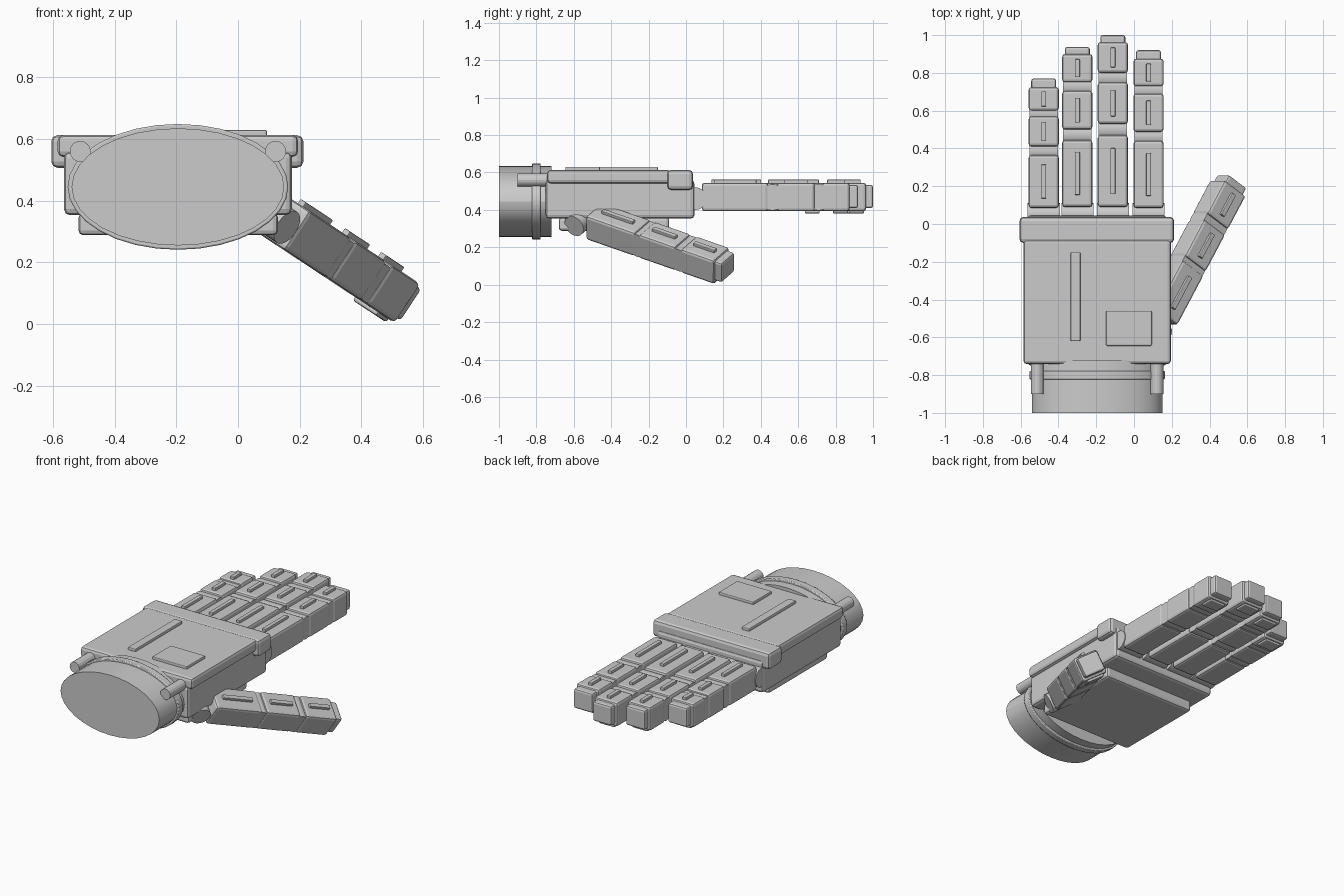
import bpy
import math
from mathutils import Matrix, Vector

cube = bpy.data.objects.get("Cube")
if cube:
    bpy.data.objects.remove(cube, do_unlink=True)

GREY = (0.6, 0.6, 0.6, 1)
metal = bpy.data.materials.new("plain_grey")
metal.use_nodes = True
metal.diffuse_color = GREY
metal.node_tree.nodes["Principled BSDF"].inputs["Base Color"].default_value = GREY


def finish(obj, name, bevel, frame):
    """Name, colour, bevel and place a part in its frame."""
    obj.name = name
    obj.data.materials.append(metal)
    if bevel:
        mod = obj.modifiers.new("Bevel", "BEVEL")
        mod.width = bevel
        mod.segments = 2
        mod.limit_method = "ANGLE"
    obj.matrix_world = frame
    return obj


def box(name, xs, ys, zs, bevel=0.015, frame=Matrix()):
    """Bevelled box given by its extents on each axis."""
    bpy.ops.mesh.primitive_cube_add(size=1)
    obj = bpy.context.object
    size = [b - a for a, b in (xs, ys, zs)]
    mid = Vector([(a + b) / 2 for a, b in (xs, ys, zs)])
    obj.data.transform(Matrix.Translation(mid) @ Matrix.Diagonal((*size, 1)))
    return finish(obj, name, bevel, frame)


def rod(name, centre, axis, rx, rz, length, sides=24, bevel=0, frame=Matrix()):
    """Elliptical cylinder along the x or y axis."""
    bpy.ops.mesh.primitive_cylinder_add(vertices=sides, radius=1, depth=length)
    obj = bpy.context.object
    turn = Matrix.Rotation(math.pi / 2, 4, "X" if axis == "Y" else "Y")
    scale = Matrix.Diagonal((rx, rz, 1, 1) if axis == "Y" else (rz, rx, 1, 1))
    obj.data.transform(Matrix.Translation(centre) @ turn @ scale)
    finish(obj, name, bevel, frame)
    bpy.ops.object.shade_smooth_by_angle(angle=math.radians(20))
    return obj


def finger(name, frame, segments, tip):
    """Jointed finger along local y, with its back facing local z."""
    rod(name + "_base_joint", (0, 0.02, -0.01), "X", 0.06, 0.06, 0.17, frame=frame)
    for i, (a, b) in enumerate(segments):
        part = f"{name}_segment_{i + 1}"
        box(part, (-0.08, 0.08), (a, b), (-0.077, 0.075), 0.015, frame)
        inset = (b - a) * 0.18
        box(part + "_ridge", (-0.013, 0.013), (a + inset, b - inset),
            (0.06, 0.092), 0.004, frame)
        if i:
            gap = (segments[i - 1][1] + a) / 2
            rod(f"{name}_joint_{i}", (0, gap, -0.003), "X", 0.07, 0.07, 0.15, frame=frame)
    end = segments[-1][1]
    box(name + "_tip", (-0.066, 0.066), (end - 0.05, tip), (-0.06, 0.063), 0.012, frame)
    box(name + "_pad", (-0.055, 0.055), (end - 0.09, end - 0.01),
        (-0.09, -0.06), 0.008, frame)


# Wrist
CX, CZ = -0.195, 0.445
rod("wrist", (CX, -0.86, CZ), "Y", 0.345, 0.19, 0.28, 32)
rod("wrist_ring", (CX, -0.8, CZ), "Y", 0.358, 0.204, 0.045, 32, 0.005)
for side, x in (("right", -0.512), ("left", 0.122)):
    rod(side + "_wrist_rod", (x, -0.81, 0.56), "Y", 0.034, 0.034, 0.18, 16)

# Palm and its armour
box("palm", (-0.565, 0.175), (-0.75, 0.045), (0.353, 0.56), 0.02)
box("back_plate", (-0.585, 0.195), (-0.742, -0.08), (0.542, 0.613), 0.018)
box("knuckle_guard", (-0.606, 0.212), (-0.1, 0.037), (0.507, 0.613), 0.02)
box("palm_pad", (-0.518, 0.13), (-0.68, -0.09), (0.288, 0.36), 0.016)
box("back_ridge", (-0.336, -0.283), (-0.62, -0.15), (0.6, 0.63), 0.006)
box("back_panel", (-0.148, 0.094), (-0.645, -0.46), (0.6, 0.63), 0.006)

# Four fingers: x position, segment extents along y, tip
FINGERS = {
    "little_finger": (-0.478, ((0.085, 0.365), (0.41, 0.57), (0.6, 0.725)), 0.77),
    "ring_finger": (-0.3, ((0.09, 0.445), (0.5, 0.705), (0.75, 0.9)), 0.937),
    "middle_finger": (-0.112, ((0.09, 0.47), (0.53, 0.75), (0.8, 0.963)), 1.0),
    "index_finger": (0.077, ((0.085, 0.44), (0.487, 0.69), (0.728, 0.875)), 0.92),
}
BASE_Y = 0.03
for name, (x, segments, tip) in FINGERS.items():
    local = [(a - BASE_Y, b - BASE_Y) for a, b in segments]
    finger(name, Matrix.Translation((x, BASE_Y, 0.47)), local, tip - BASE_Y)

# Thumb, slanting out, forward and down
along = Vector((0.447, 0.844, -0.295)).normalized()
up = Vector((0.55, 0, 0.836))
up = (up - up.dot(along) * along).normalized()
across = along.cross(up)
thumb_frame = Matrix((across, along, up)).transposed().to_4x4()
thumb_frame.translation = (0.096, -0.57, 0.367)
finger("thumb", thumb_frame, ((0.09, 0.4), (0.425, 0.655), (0.69, 0.9)), 0.942)
